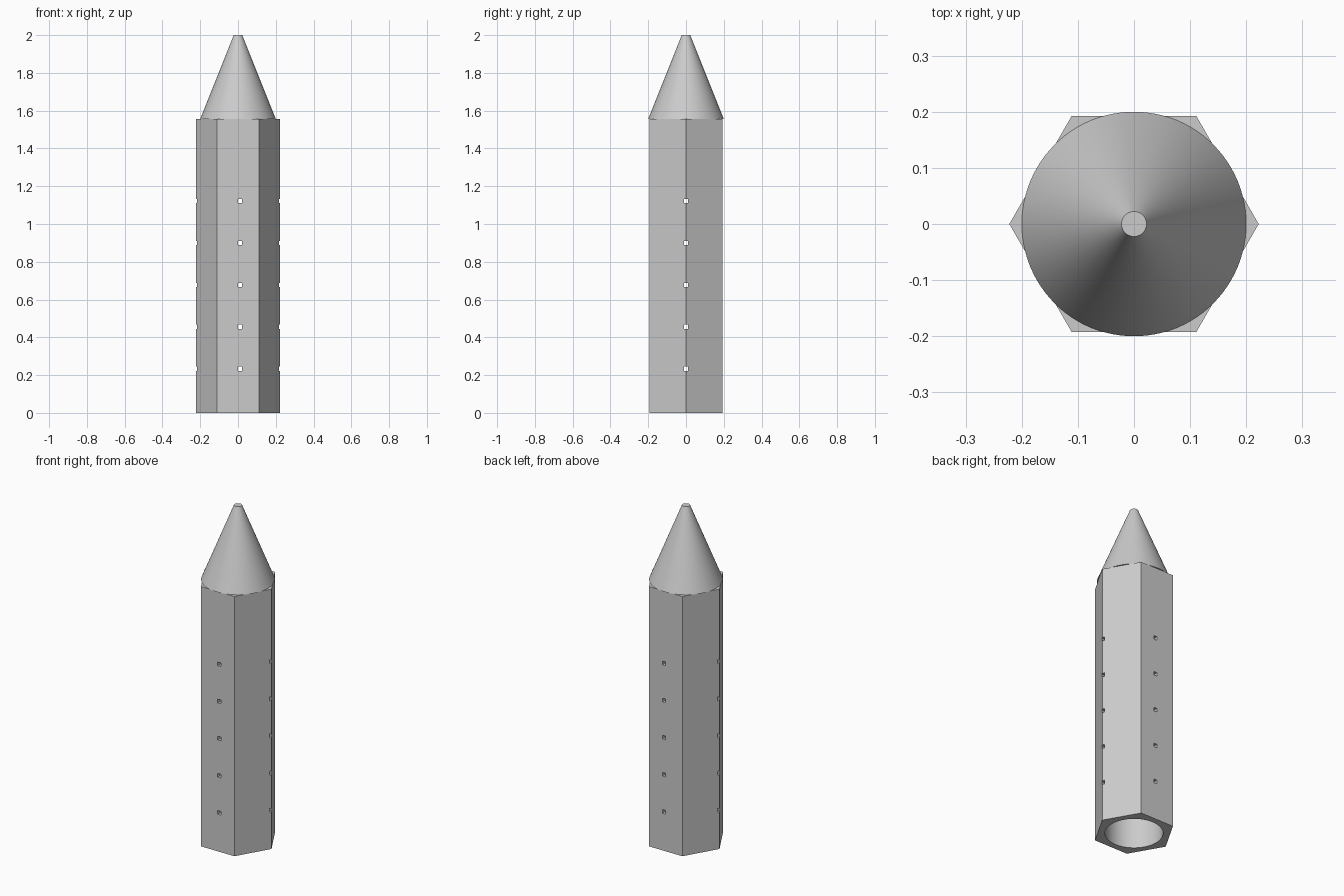
import bpy, bmesh, math
from mathutils import Matrix, Vector

if "Cube" in bpy.data.objects:
    bpy.data.objects.remove(bpy.data.objects["Cube"])

U = 2 / 90            # model unit: the spike is 90 units long
BODY_H = 70 * U

grey = bpy.data.materials.new("light grey")
grey.diffuse_color = (0.6, 0.6, 0.6, 1)
grey.use_nodes = True
grey.node_tree.nodes["Principled BSDF"].inputs["Base Color"].default_value = grey.diffuse_color


def to_object(name, bm):
    bmesh.ops.recalc_face_normals(bm, faces=bm.faces)
    mesh = bpy.data.meshes.new(name)
    bm.to_mesh(mesh)
    bm.free()
    mesh.materials.append(grey)
    obj = bpy.data.objects.new(name, mesh)
    bpy.context.collection.objects.link(obj)
    return obj


def frustum(name, sides, r1, r2, z1, z2):
    bm = bmesh.new()
    place = Matrix.Translation((0, 0, (z1 + z2) / 2)) @ Matrix.Rotation(math.pi / 2, 4, 'Z')
    bmesh.ops.create_cone(bm, cap_ends=True, segments=sides, radius1=r1,
                          radius2=r2, depth=z2 - z1, matrix=place)
    return to_object(name, bm)


def hole_row(name, size, x):
    bm = bmesh.new()
    for i in range(1, 6):
        z = (10 * i + 0.5) * U
        bmesh.ops.create_cube(bm, size=1, matrix=Matrix.Translation((x, 0, z))
                              @ Matrix.Diagonal((*size, 1)))
    return to_object(name, bm)


def cut(target, cutter):
    mod = target.modifiers.new(cutter.name, 'BOOLEAN')
    mod.operation = 'DIFFERENCE'
    mod.solver = 'EXACT'
    mod.object = cutter
    cutter.hide_render = True
    bpy.context.view_layer.objects.active = target
    bpy.ops.object.modifier_apply(modifier=mod.name)
    bpy.data.objects.remove(cutter)


def smooth(obj):
    bpy.ops.object.select_all(action='DESELECT')
    obj.select_set(True)
    bpy.context.view_layer.objects.active = obj
    bpy.ops.object.shade_smooth_by_angle(angle=math.radians(25))


# hexagonal tube, corners pointing left and right
body = frustum("hex_body", 6, 10 * U, 10 * U, 0, BODY_H)

# round bore, open at the bottom and closed by the tip
cut(body, frustum("bore_cutter", 96, 7 * U, 7 * U, -0.1, BODY_H + 0.1))

# small square holes through front-back and left-right
cut(body, hole_row("front_hole_cutter", (U, 1, U), 0.5 * U))
cut(body, hole_row("side_hole_cutter", (1, U, U), 0))
smooth(body)

# blunt conical tip
tip = frustum("cone_tip", 96, 9 * U, U, BODY_H, 90 * U)
smooth(tip)
